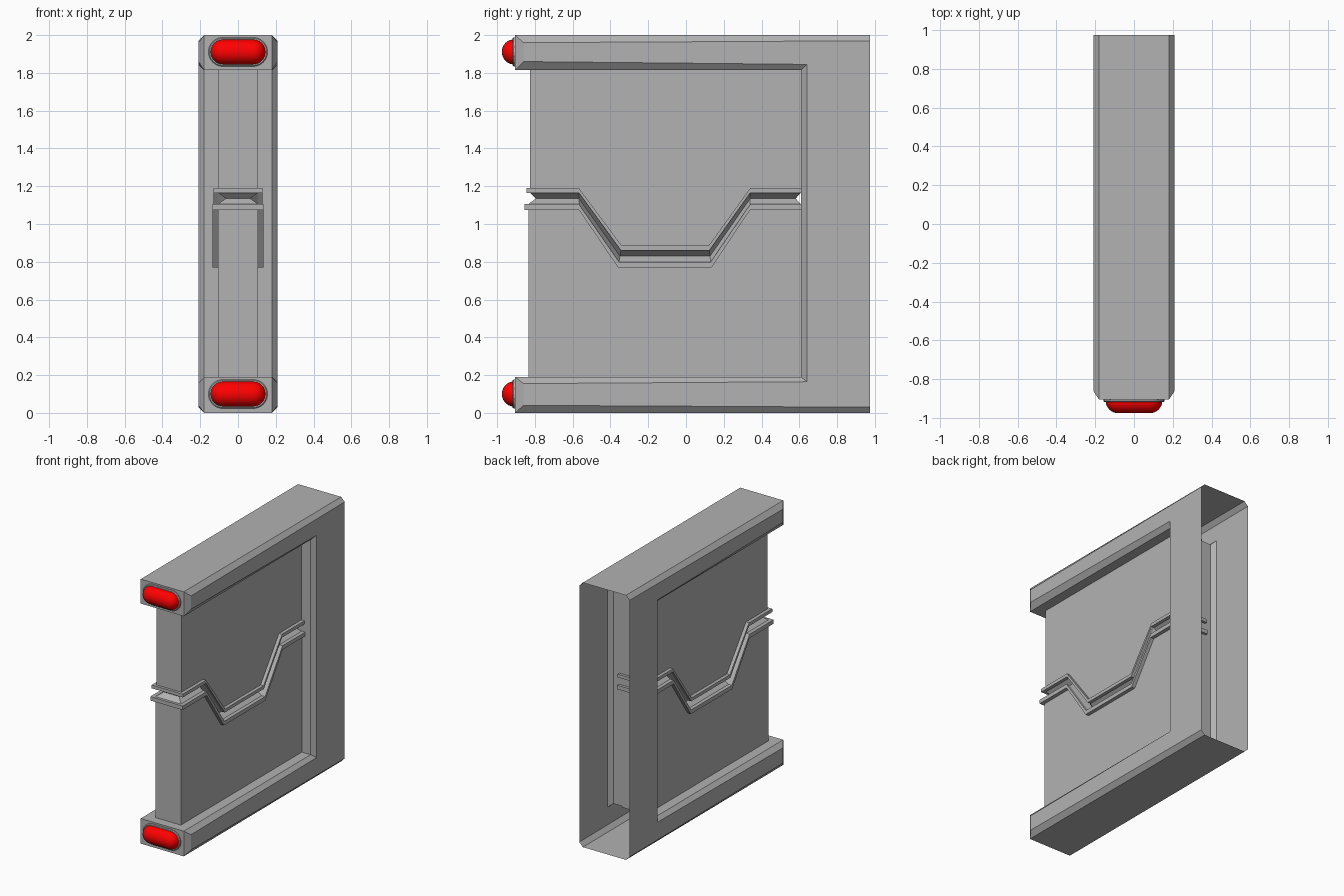
import bpy, bmesh
from math import sin, cos, pi

if "Cube" in bpy.data.objects:
    bpy.data.objects.remove(bpy.data.objects["Cube"])


def material(name, colour):
    mat = bpy.data.materials.new(name)
    mat.diffuse_color = (*colour, 1)
    mat.use_nodes = True
    mat.node_tree.nodes["Principled BSDF"].inputs["Base Color"].default_value = mat.diffuse_color
    return mat


GREY = material("dark_grey_metal", (.447, .447, .447))
RED = material("red_light", (1, 0, 0))


def finish(name, bm, mat=GREY):
    bmesh.ops.recalc_face_normals(bm, faces=bm.faces)
    mesh = bpy.data.meshes.new(name)
    bm.to_mesh(mesh)
    bm.free()
    mesh.materials.append(mat)
    obj = bpy.data.objects.new(name, mesh)
    bpy.context.collection.objects.link(obj)
    return obj


def bridge(bm, a, b, skip=()):
    n = len(a)
    for i in range(n):
        if i not in skip:
            j = (i + 1) % n
            bm.faces.new((a[i], a[j], b[j], b[i]))


# C-shaped door frame: hollow shell with chamfered sides, open at the back
RIM = [(-.905, 2), (.975, 2), (.975, 0), (-.905, 0),
       (-.905, .19), (.61, .19), (.61, 1.815), (-.905, 1.815)]
SIDE = [(-.86, 1.96), (.975, 1.97), (.975, .03), (-.86, .04),
        (-.86, .155), (.64, .165), (.64, 1.845), (-.86, 1.86)]
bm = bmesh.new()
rings = [[bm.verts.new((x, y, z)) for y, z in pts]
         for x, pts in ((-.21, SIDE), (-.18, RIM), (.18, RIM), (.21, SIDE))]
for a, b in zip(rings, rings[1:]):
    bridge(bm, a, b, skip=(1,))
bm.faces.new(rings[0])
bm.faces.new(rings[-1])
finish("door_frame", bm)


# Door parts: stacked layers (half width, front y, back y, z, follows zigzag)
def stack(name, layers):
    bm = bmesh.new()
    rings = []
    for hx, y0, y1, z, zigzag in layers:
        t = max(0, min(1, (1.19 - z) / .115)) if zigzag else .5
        drop = .305 if zigzag else 0
        line = [(y0, z), (-.567, z), (-.34 - .02 * t, z - drop),
                (.12 + .015 * t, z - drop), (.34, z), (y1, z)]
        rings.append([bm.verts.new((hx, y, h)) for y, h in line] +
                     [bm.verts.new((-hx, y, h)) for y, h in reversed(line)])
    for a, b in zip(rings, rings[1:]):
        bridge(bm, a, b)
    for r in (rings[0], rings[-1]):
        for i in range(5):
            bm.faces.new((r[i], r[i + 1], r[10 - i], r[11 - i]))
    return finish(name, bm)


stack("upper_door", [(.105, -.825, .609, 1.83, False),
                     (.105, -.825, .609, 1.165, True),
                     (.065, -.795, .58, 1.135, True)])
stack("lower_door", [(.065, -.795, .58, 1.135, True),
                     (.107, -.835, .609, 1.105, True),
                     (.107, -.835, .609, .18, False)])
# Edge rails on both sides of the seam
stack("upper_seam_rail", [(.13, -.845, .63, 1.19, True), (.13, -.845, .63, 1.165, True)])
stack("lower_seam_rail", [(.135, -.855, .63, 1.105, True), (.135, -.855, .63, 1.075, True)])


# Pill shapes built from stadium rings (radius, y)
def pill(name, zc, profile, mat=GREY, seg=12):
    bm = bmesh.new()
    rings = []
    for r, y in profile:
        ring = []
        for side in (0, 1):
            for i in range(seg + 1):
                a = -pi / 2 + side * pi + pi * i / seg
                ring.append(bm.verts.new(((-.08 if side else .08) + r * cos(a), y, zc + r * sin(a))))
        rings.append(ring)
    for a, b in zip(rings, rings[1:]):
        bridge(bm, a, b)
    bm.faces.new(rings[0])
    bm.faces.new(rings[-1])
    return finish(name, bm, mat)


dome = [(.066, -.905)] + [(.066 * cos(a), -.912 - .063 * sin(a))
                          for a in (pi / 2 * .97 * i / 8 for i in range(9))]
for label, zc in (("upper", 1.911), ("lower", .1)):
    pill(label + "_light_base", zc, [(.077, -.9), (.077, -.913), (.072, -.918)])
    lamp = pill(label + "_light", zc, dome, RED)
    bpy.context.view_layer.objects.active = lamp
    lamp.select_set(True)
    bpy.ops.object.shade_smooth_by_angle()
    lamp.select_set(False)
